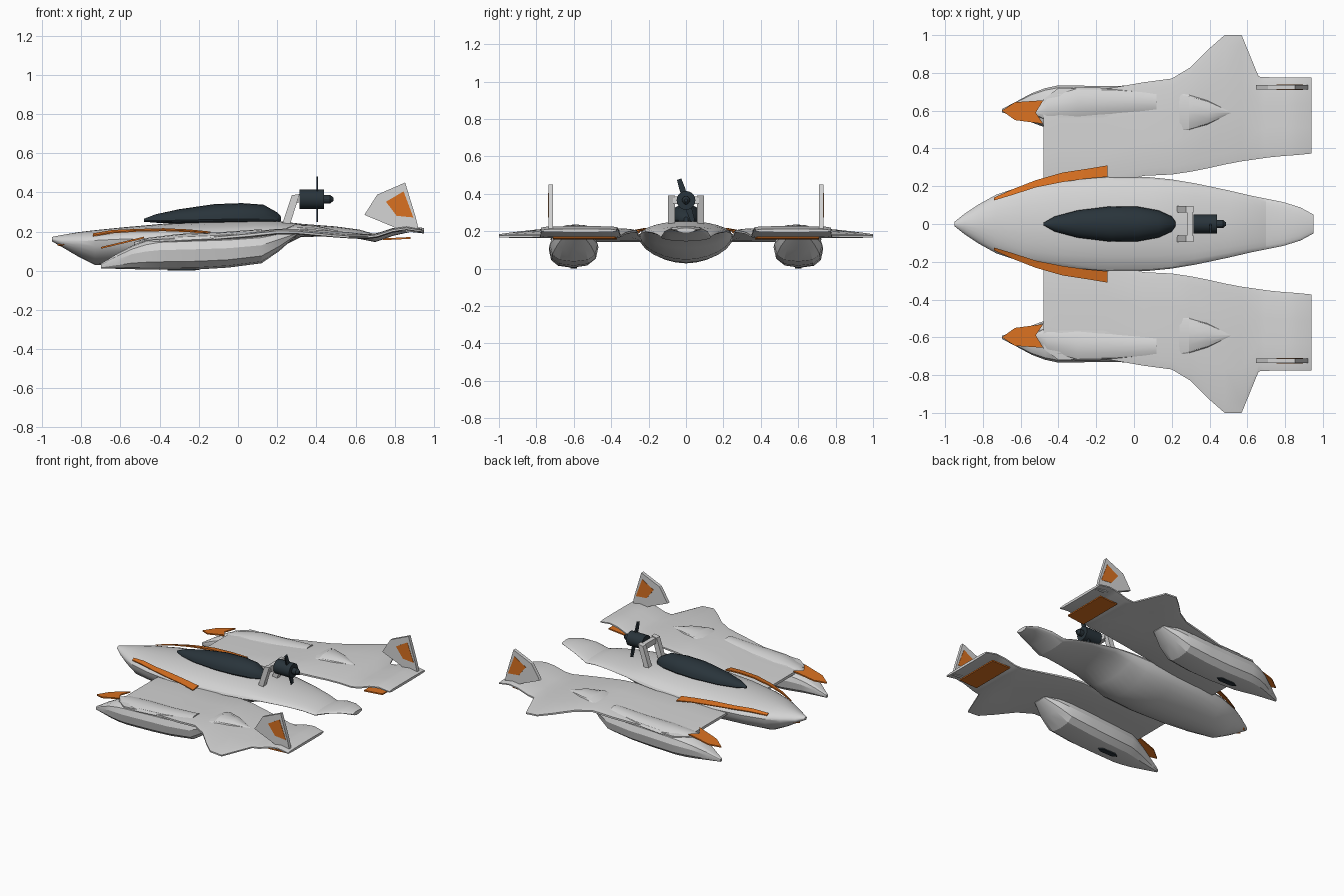
import bpy, bmesh, math
from mathutils import Vector


def material(name, rgb):
    m = bpy.data.materials.new(name)
    m.diffuse_color = (*rgb, 1)
    return m


GREY = material("light grey", (0.66, 0.66, 0.66))
ORANGE = material("orange", (0.70, 0.165, 0.015))
DARK = material("dark slate", (0.022, 0.034, 0.043))


def finish(name, bm, mat, angle=28):
    bmesh.ops.recalc_face_normals(bm, faces=bm.faces)
    me = bpy.data.meshes.new(name)
    bm.to_mesh(me)
    bm.free()
    me.materials.append(mat)
    me.shade_smooth()
    me.set_sharp_from_angle(angle=math.radians(angle))
    ob = bpy.data.objects.new(name, me)
    bpy.context.collection.objects.link(ob)
    return ob


def skin(name, rings, mat, angle=28):
    """Join closed rings of points into a capped body."""
    bm = bmesh.new()
    vs = [[bm.verts.new(p) for p in r] for r in rings]
    n = len(vs[0])
    for a, b in zip(vs, vs[1:]):
        for i in range(n):
            j = (i + 1) % n
            bm.faces.new((a[i], a[j], b[j], b[i]))
    bm.faces.new(vs[0])
    bm.faces.new(vs[-1])
    return finish(name, bm, mat, angle)


def body(name, stations, mat, side=1, n=16, power=1.0, angle=28):
    """Stations: x, y centre, half width, edge z, top z, bottom z."""
    rings = []
    for x, y, w, zm, zt, zb in stations:
        ring = []
        for i in range(n):
            t = 2 * math.pi * i / n
            c, s = math.cos(t), math.sin(t)
            c = math.copysign(abs(c) ** power, c)
            h = abs(s) ** power
            ring.append((x, side * (y + w * c), zm + (h * (zt - zm) if s > 0 else -h * (zm - zb))))
        rings.append(ring)
    return skin(name, rings, mat, angle)


def plate(name, pts, offset, mat):
    """Outline pushed along an offset into a solid plate."""
    off = Vector(offset)
    return skin(name, [pts, [Vector(p) + off for p in pts]], mat)


def rod(name, a, b, r, mat, n=16, r2=None):
    a, b = Vector(a), Vector(b)
    q = (b - a).to_track_quat('Z', 'Y')
    ring = [Vector((math.cos(2 * math.pi * i / n), math.sin(2 * math.pi * i / n), 0)) for i in range(n)]
    r2 = r if r2 is None else r2
    return skin(name, [[a + q @ (v * r) for v in ring], [b + q @ (v * r2) for v in ring]], mat)


# central hull
body("hull", [
    (-0.95, 0, 0.012, 0.162, 0.172, 0.150),
    (-0.90, 0, 0.052, 0.150, 0.182, 0.122),
    (-0.82, 0, 0.105, 0.150, 0.196, 0.075),
    (-0.73, 0, 0.155, 0.155, 0.207, 0.030),
    (-0.58, 0, 0.205, 0.162, 0.222, 0.028),
    (-0.38, 0, 0.238, 0.166, 0.240, 0.028),
    (-0.14, 0, 0.252, 0.170, 0.250, 0.032),
    (0.08, 0, 0.248, 0.180, 0.255, 0.048),
    (0.20, 0, 0.236, 0.190, 0.254, 0.110),
    (0.32, 0, 0.216, 0.198, 0.240, 0.172),
    (0.50, 0, 0.178, 0.192, 0.226, 0.176),
    (0.62, 0, 0.150, 0.182, 0.210, 0.162),
    (0.70, 0, 0.134, 0.168, 0.186, 0.146),
    (0.79, 0, 0.116, 0.198, 0.215, 0.178),
    (0.88, 0, 0.088, 0.212, 0.226, 0.198),
    (0.95, 0, 0.050, 0.208, 0.218, 0.190)], GREY, n=24, power=1.08)

# cockpit canopy
body("canopy", [
    (-0.48, 0, 0.006, 0.255, 0.265, 0.250),
    (-0.42, 0, 0.040, 0.256, 0.288, 0.245),
    (-0.30, 0, 0.072, 0.258, 0.314, 0.240),
    (-0.12, 0, 0.094, 0.262, 0.340, 0.240),
    (0.02, 0, 0.092, 0.265, 0.345, 0.240),
    (0.13, 0, 0.072, 0.265, 0.337, 0.240),
    (0.20, 0, 0.040, 0.262, 0.298, 0.245),
    (0.22, 0, 0.012, 0.260, 0.276, 0.250)], DARK, n=20)

# wing stations: x, inner y, outer y, mid z, half thickness
WING = [(-0.48, 0.20, 0.66, 0.152, 0.009), (-0.40, 0.20, 0.72, 0.155, 0.013),
        (-0.15, 0.20, 0.715, 0.164, 0.015), (0.05, 0.255, 0.75, 0.181, 0.016),
        (0.20, 0.262, 0.77, 0.198, 0.016), (0.30, 0.277, 0.83, 0.200, 0.015),
        (0.40, 0.297, 0.93, 0.195, 0.014), (0.48, 0.315, 1.00, 0.191, 0.013),
        (0.57, 0.332, 1.00, 0.184, 0.012), (0.66, 0.345, 0.78, 0.174, 0.012),
        (0.71, 0.352, 0.777, 0.180, 0.012), (0.79, 0.360, 0.776, 0.206, 0.012),
        (0.86, 0.365, 0.776, 0.216, 0.011), (0.94, 0.373, 0.775, 0.203, 0.009)]

for side, tag in ((1, "left"), (-1, "right")):
    def M(pts):
        return [(x, side * y, z) for x, y, z in pts]

    # wing panel, thinner at its edges
    rings = []
    for x, yi, yo, z, t in WING:
        span = [(0, 0.4), (0.08, 0.9), (0.35, 1), (0.65, 1), (0.92, 0.8), (1, 0.4)]
        up = [(yi + (yo - yi) * f, k) for f, k in span]
        droop = lambda y: 0.012 * max(0, (y - 0.75) / 0.25)
        rings.append(M([(x, y, z - droop(y) + t * k) for y, k in up] +
                       [(x, y, z - droop(y) - t * k) for y, k in reversed(up)]))
    skin(tag + "_wing", rings, GREY)

    # float pod beneath the wing
    body(tag + "_pod", [
        (-0.70, 0.600, 0.008, 0.024, 0.036, 0.012),
        (-0.62, 0.608, 0.042, 0.055, 0.086, 0.010),
        (-0.54, 0.615, 0.078, 0.085, 0.128, 0.008),
        (-0.47, 0.615, 0.104, 0.098, 0.156, 0.006),
        (-0.40, 0.611, 0.123, 0.105, 0.172, 0.005),
        (-0.20, 0.603, 0.128, 0.110, 0.180, 0.007),
        (-0.05, 0.600, 0.132, 0.115, 0.185, 0.016),
        (0.12, 0.600, 0.128, 0.130, 0.195, 0.038),
        (0.21, 0.600, 0.100, 0.160, 0.205, 0.100),
        (0.30, 0.600, 0.050, 0.190, 0.200, 0.180)], GREY, side, n=12, power=0.75, angle=22)

    # long fairing over the pod
    body(tag + "_pod_fairing", [
        (-0.53, 0.59, 0.010, 0.135, 0.146, 0.110),
        (-0.46, 0.612, 0.070, 0.140, 0.168, 0.110),
        (-0.30, 0.640, 0.085, 0.155, 0.188, 0.130),
        (-0.10, 0.645, 0.074, 0.165, 0.196, 0.150),
        (0.12, 0.645, 0.055, 0.188, 0.212, 0.170)], GREY, side, n=12)

    # tapered hump behind the pod
    body(tag + "_wing_hump", [
        (0.235, 0.59, 0.110, 0.205, 0.213, 0.190),
        (0.29, 0.59, 0.100, 0.206, 0.236, 0.190),
        (0.39, 0.59, 0.068, 0.202, 0.232, 0.185),
        (0.51, 0.59, 0.006, 0.194, 0.204, 0.185)], GREY, side, n=12, angle=20)

    # orange arrow plate on the pod nose
    arrow = [(-0.70, 0.60), (-0.63, 0.645), (-0.48, 0.655), (-0.52, 0.59), (-0.48, 0.53), (-0.63, 0.55)]
    plate(tag + "_nose_arrow", M([(x, y, 0.112 + (x + 0.70) * 0.24) for x, y in arrow]),
          (0, 0, 0.009), ORANGE)

    # orange strake along the hull shoulder
    outer = [(-0.74, 0.140, 0.175), (-0.64, 0.185, 0.191), (-0.52, 0.232, 0.199),
             (-0.38, 0.272, 0.202), (-0.25, 0.292, 0.197), (-0.14, 0.310, 0.185)]
    inner = [(-0.74, 0.125, 0.182), (-0.64, 0.155, 0.199), (-0.52, 0.194, 0.204),
             (-0.38, 0.222, 0.208), (-0.25, 0.240, 0.202), (-0.14, 0.250, 0.191)]
    rings = [M([o, i, (i[0], i[1], i[2] + 0.009), (o[0], o[1], o[2] + 0.006)])
             for o, i in zip(outer, inner)]
    skin(tag + "_hull_strake", rings, ORANGE)

    # small orange nose tab
    plate(tag + "_nose_tab", M([(-0.92, 0.02, 0.128), (-0.89, 0.052, 0.134), (-0.86, 0.05, 0.122)]),
          (0, 0, 0.008), ORANGE)

    # orange flap under the trailing edge
    plate(tag + "_flap", M([(0.74, 0.37, 0.156), (0.88, 0.38, 0.163), (0.88, 0.71, 0.163), (0.74, 0.71, 0.156)]),
          (0, 0, 0.009), ORANGE)

    # upright fin with an orange panel on each face
    fin = [(0.645, 0.285), (0.71, 0.388), (0.853, 0.45), (0.908, 0.27), (0.925, 0.195), (0.84, 0.20), (0.79, 0.225)]
    plate(tag + "_fin", M([(x, 0.712, z) for x, z in fin]), (0, side * 0.024, 0), GREY)
    panel = [(0.755, 0.352), (0.845, 0.405), (0.895, 0.272), (0.81, 0.28)]
    for y in (0.710, 0.734):
        plate(tag + "_fin_panel", M([(x, y, z) for x, z in panel]), (0, side * 0.004, 0), ORANGE)

    # dark grille under the pod
    plate(tag + "_pod_grille", M([(-0.36, 0.60, 0.001), (-0.33, 0.582, 0.001), (-0.23, 0.582, 0.002),
                                  (-0.20, 0.60, 0.003), (-0.23, 0.618, 0.002), (-0.33, 0.618, 0.001)]),
          (0, 0, 0.009), DARK)

    # slanted engine strut
    leg = [(0.225, 0.235), (0.265, 0.235), (0.315, 0.392), (0.275, 0.385)]
    plate(tag + "_engine_strut", M([(x, 0.06, z) for x, z in leg]), (0, side * 0.036, 0), GREY)

# engine crossbar, motor and hub
plate("engine_crossbar", [(0.28, -0.07, 0.345), (0.31, -0.07, 0.345), (0.31, 0.07, 0.345), (0.28, 0.07, 0.345)],
      (0, 0, 0.04), GREY)
rod("motor", (0.315, 0, 0.365), (0.44, 0, 0.365), 0.05, DARK, 20)
rod("hub", (0.43, 0, 0.365), (0.47, 0, 0.365), 0.022, DARK, 12)
rod("hub_tip", (0.47, 0, 0.365), (0.488, 0, 0.365), 0.022, DARK, 12, 0.008)

# two-bladed propeller
for s in (1, -1):
    blade = [(-0.010, 0.0), (-0.016, 0.06), (-0.012, 0.119), (0.012, 0.119), (0.016, 0.06), (0.010, 0.0)]
    a = math.radians(18)
    plate("propeller_blade", [(0.40, s * (u * math.cos(a) - v * math.sin(a)),
                               0.365 + s * (u * math.sin(a) + v * math.cos(a))) for u, v in blade],
          (0.009, 0, 0), DARK)
